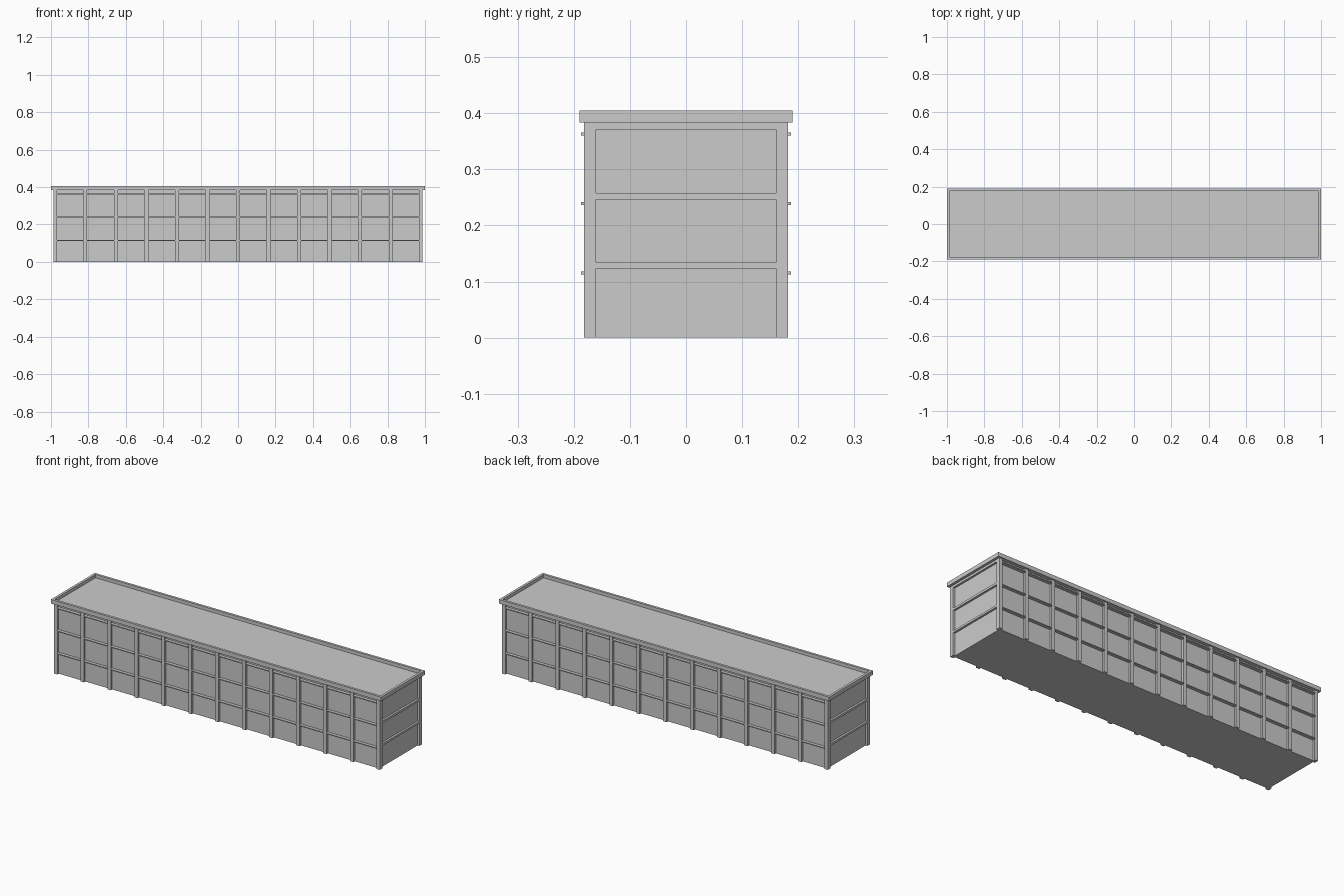
import bpy, bmesh
from mathutils import Matrix, Vector

if "Cube" in bpy.data.objects:
    bpy.data.objects.remove(bpy.data.objects["Cube"])


def add_box(bm, x0, x1, y0, y1, z0, z1):
    size = Vector((x1 - x0, y1 - y0, z1 - z0))
    centre = Vector((x0 + x1, y0 + y1, z0 + z1)) / 2
    m = Matrix.Translation(centre) @ Matrix.Diagonal((*size, 1))
    return bmesh.ops.create_cube(bm, size=1, matrix=m)["verts"]


def finish(bm, name):
    mesh = bpy.data.meshes.new(name)
    bm.to_mesh(mesh)
    bm.free()
    obj = bpy.data.objects.new(name, mesh)
    bpy.context.collection.objects.link(obj)
    return obj


def boxes(name, items):
    bm = bmesh.new()
    for b in items:
        add_box(bm, *b)
    return finish(bm, name)


WX, WY = 0.975, 0.170      # recessed wall planes
FX, FY = 0.986, 0.182      # outer planes of the columns
TOP = 0.383
BAYS = 12
STEP = 1.96 / BAYS
HALF = 0.0105              # half column width
LEDGE_Z = (0.115, 0.239, 0.363)


def both(a, b, s):
    return sorted((s * a, s * b))


# Main volume
boxes("building_body", [(-WX, WX, -WY, WY, 0, TOP)])

# Columns along the long sides
boxes("side_columns", [
    (-0.98 + i * STEP - HALF, -0.98 + i * STEP + HALF, *both(WY, FY, s), 0, TOP)
    for s in (-1, 1) for i in range(1, BAYS)])

# Corner columns, wrapping the end walls
corners = []
for sx in (-1, 1):
    for sy in (-1, 1):
        corners.append((*both(WX, FX, sx), *both(0.16, FY, sy), 0, TOP))
        corners.append((*both(0.967, WX, sx), *both(WY, FY, sy), 0, TOP))
boxes("corner_columns", corners)

# Floor bands on the end walls
boxes("end_bands", [
    (*both(WX, FX, s), -0.16, 0.16, z0, z1)
    for s in (-1, 1)
    for z0, z1 in ((0.123, 0.134), (0.246, 0.258), (0.371, TOP))])

# Thin ledges in every bay
ledges = []
for i in range(BAYS):
    x0 = -0.967 if i == 0 else -0.98 + i * STEP + HALF
    x1 = 0.967 if i == BAYS - 1 else -0.98 + (i + 1) * STEP - HALF
    for z in LEDGE_Z:
        for s in (-1, 1):
            ledges.append((x0, x1, *both(WY, 0.187, s), z - 0.0025, z + 0.0025))
boxes("window_ledges", ledges)

# Overhanging roof slab with a sunken top
bm = bmesh.new()
add_box(bm, -1, 1, -0.19, 0.19, TOP, 0.405)
top = max(bm.faces, key=lambda f: f.calc_center_median().z)
bmesh.ops.inset_region(bm, faces=[top], thickness=0.019)
ext = bmesh.ops.extrude_discrete_faces(bm, faces=[top])["faces"][0]
bmesh.ops.translate(bm, verts=ext.verts, vec=(0, 0, -0.018))
finish(bm, "roof_parapet")
